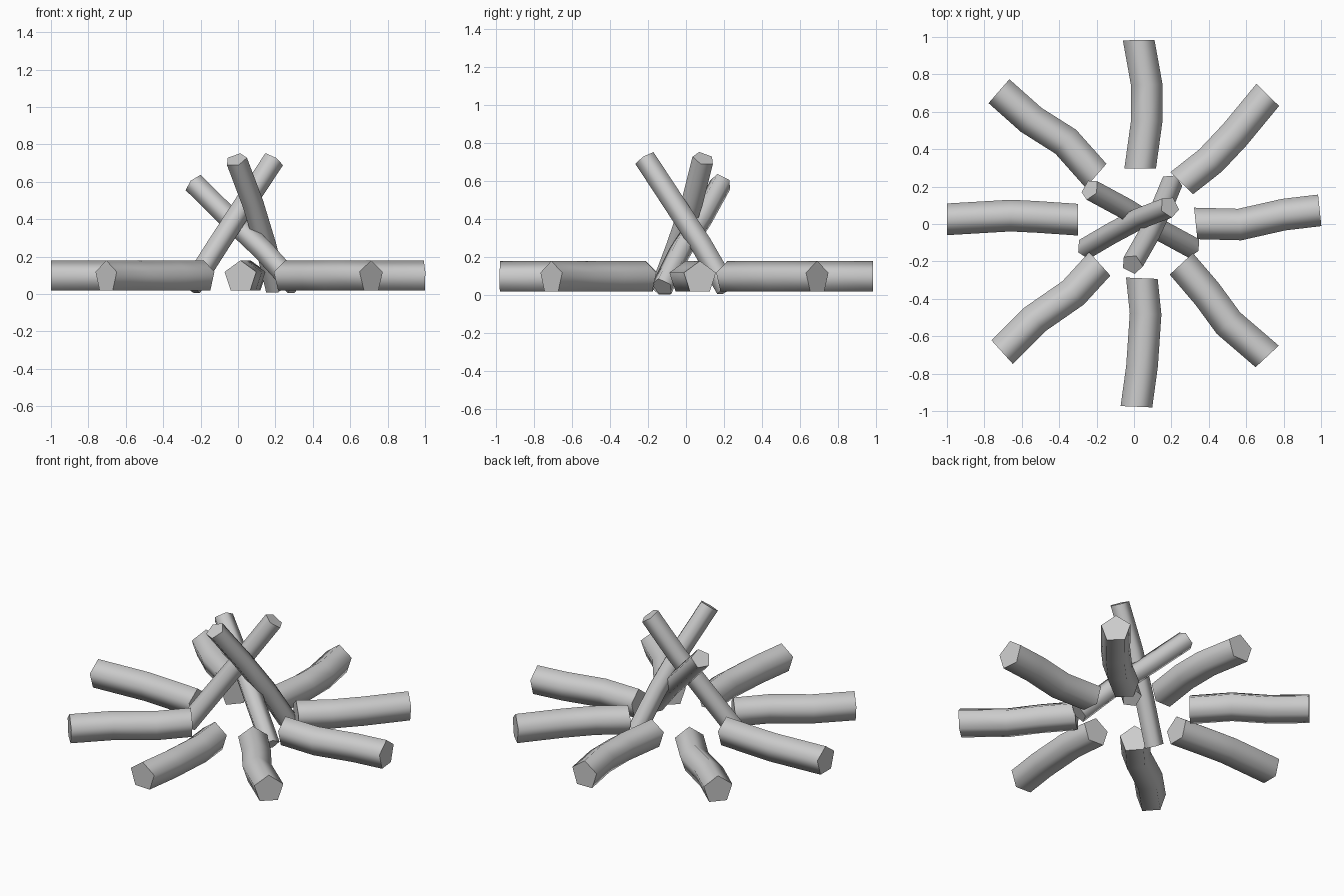
import bpy, bmesh, math
from mathutils import Vector

if "Cube" in bpy.data.objects:
    bpy.data.objects.remove(bpy.data.objects["Cube"])

SIDES = 5


def make_log(name, path, radius):
    """Five-sided log swept along a path, ridge facing up, flat sawn ends."""
    pts = [Vector(p) for p in path]
    axis = (pts[-1] - pts[0]).normalized()
    side = axis.cross(Vector((0, 0, 1))).normalized()
    up = side.cross(axis).normalized()
    bm = bmesh.new()
    rings = []
    for p in pts:
        ring = []
        for i in range(SIDES):
            a = 2 * math.pi * i / SIDES
            ring.append(bm.verts.new(p + radius * (math.cos(a) * up + math.sin(a) * side)))
        rings.append(ring)
    for r0, r1 in zip(rings, rings[1:]):
        for i in range(SIDES):
            j = (i + 1) % SIDES
            bm.faces.new((r0[i], r0[j], r1[j], r1[i])).smooth = True
    for ring in (rings[0], rings[-1]):
        cap = bm.faces.new(ring)
        cap.smooth = False
        for e in cap.edges:
            e.smooth = False
    bmesh.ops.recalc_face_normals(bm, faces=bm.faces)
    mesh = bpy.data.meshes.new(name)
    bm.to_mesh(mesh)
    bm.free()
    obj = bpy.data.objects.new(name, mesh)
    bpy.context.collection.objects.link(obj)
    return obj


# Crooked logs lying in a star on the ground: centre lines, inner to outer end
R_LOG = 0.089
Z_LOG = 0.091
ground_logs = {
    "east": [(0.33, 0.003), (0.565, -0.003), (0.80, 0.05), (0.993, 0.073)],
    "north_east": [(0.255, 0.218), (0.41, 0.34), (0.54, 0.478), (0.715, 0.69)],
    "north": [(0.033, 0.297), (0.068, 0.55), (0.068, 0.745), (0.025, 0.983)],
    "north_west": [(-0.203, 0.258), (-0.365, 0.44), (-0.55, 0.557), (-0.722, 0.71)],
    "west": [(-0.30, 0.023), (-0.52, 0.038), (-0.66, 0.045), (-1.0, 0.025)],
    "south_west": [(-0.183, -0.213), (-0.325, -0.368), (-0.53, -0.51), (-0.705, -0.685)],
    "south": [(0.042, -0.29), (0.062, -0.48), (0.043, -0.76), (0.013, -0.977)],
    "south_east": [(0.253, -0.213), (0.39, -0.373), (0.505, -0.53), (0.712, -0.708)],
}
for side_name, path in ground_logs.items():
    make_log("ground_log_" + side_name, [(x, y, Z_LOG) for x, y in path], R_LOG)

# Thinner sticks leaning together over the middle: foot to tip
R_STICK = 0.06
leaning_sticks = {
    "right": [(-0.255, -0.13, 0.033), (-0.11, -0.045, 0.26), (0.04, 0.035, 0.49), (0.19, 0.092, 0.718)],
    "front": [(0.20, 0.215, 0.035), (0.146, 0.085, 0.26), (0.076, -0.065, 0.49), (-0.01, -0.215, 0.718)],
    "left": [(0.31, -0.125, 0.042), (0.135, -0.03, 0.235), (-0.05, 0.085, 0.41), (-0.235, 0.185, 0.592)],
}
for side_name, path in leaning_sticks.items():
    make_log("leaning_stick_" + side_name, path, R_STICK)
